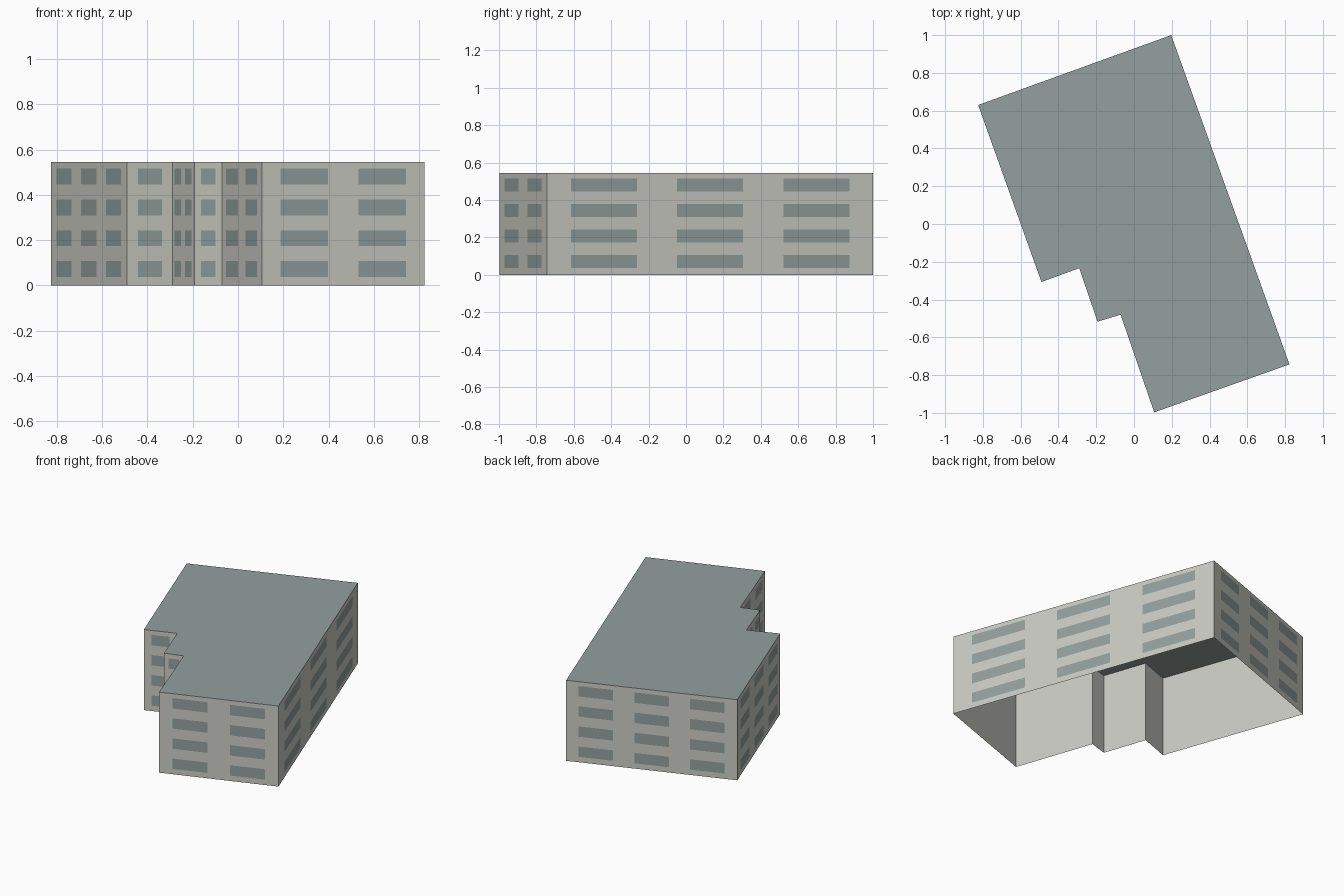
import bpy
import bmesh
from mathutils import Vector

cube = bpy.data.objects.get("Cube")
if cube:
    bpy.data.objects.remove(cube, do_unlink=True)

HEIGHT = 0.545
FLOORS = 4
OUT = 0.002  # how far window panes sit off the wall


def make_material(name, colour):
    mat = bpy.data.materials.new(name)
    mat.use_nodes = True
    mat.diffuse_color = colour
    mat.node_tree.nodes["Principled BSDF"].inputs["Base Color"].default_value = colour
    return mat


def make_object(name, bm, mat):
    mesh = bpy.data.meshes.new(name)
    bm.to_mesh(mesh)
    bm.free()
    mesh.materials.append(mat)
    obj = bpy.data.objects.new(name, mesh)
    bpy.context.collection.objects.link(obj)
    return obj


def add_face(bm, points):
    return bm.faces.new([bm.verts.new(p) for p in points])


def wall_quad(bm, a, b, z0, z1):
    """Upright rectangle facing outward from the counter-clockwise footprint."""
    add_face(bm, [(a.x, a.y, z0), (b.x, b.y, z0), (b.x, b.y, z1), (a.x, a.y, z1)])


wall_mat = make_material("warm grey wall", (0.60, 0.60, 0.555, 1))
slate_mat = make_material("slate grey", (0.29, 0.35, 0.345, 1))

# Stepped footprint, counter-clockwise, with the window count of the wall after each corner
plan = [
    (0.107, -0.997, 2), (0.823, -0.743, 3), (0.197, 1.0, 3), (-0.825, 0.63, 3),
    (-0.490, -0.307, 1), (-0.290, -0.234, 2), (-0.193, -0.517, 1), (-0.071, -0.480, 2),
]
corners = [Vector((x, y)) for x, y, n in plan]

# Edge margin and pane width as fractions of the wall, by window count
layout = {1: (0.235, 0.53), 2: (0.113, 0.293), 3: (0.073, 0.202)}

walls, windows, roof = bmesh.new(), bmesh.new(), bmesh.new()
storey = HEIGHT / FLOORS

for i, (x, y, count) in enumerate(plan):
    a, b = corners[i], corners[(i + 1) % len(corners)]
    wall_quad(walls, a, b, 0, HEIGHT)

    # Rows of window panes on this wall
    along = b - a
    offset = Vector((along.y, -along.x)).normalized() * OUT
    margin, width = layout[count]
    step = (1 - 2 * margin - width) / max(count - 1, 1)
    for floor in range(FLOORS):
        sill = floor * storey + 0.037
        for k in range(count):
            start = margin + k * step
            wall_quad(windows, a + along * start + offset,
                      a + along * (start + width) + offset, sill, sill + 0.07)

# Flat roof over an open-bottomed shell
add_face(roof, [(c.x, c.y, HEIGHT) for c in corners])

bmesh.ops.remove_doubles(walls, verts=walls.verts, dist=0.0001)
make_object("outer_walls", walls, wall_mat)
make_object("window_panes", windows, slate_mat)
make_object("flat_roof", roof, slate_mat)
